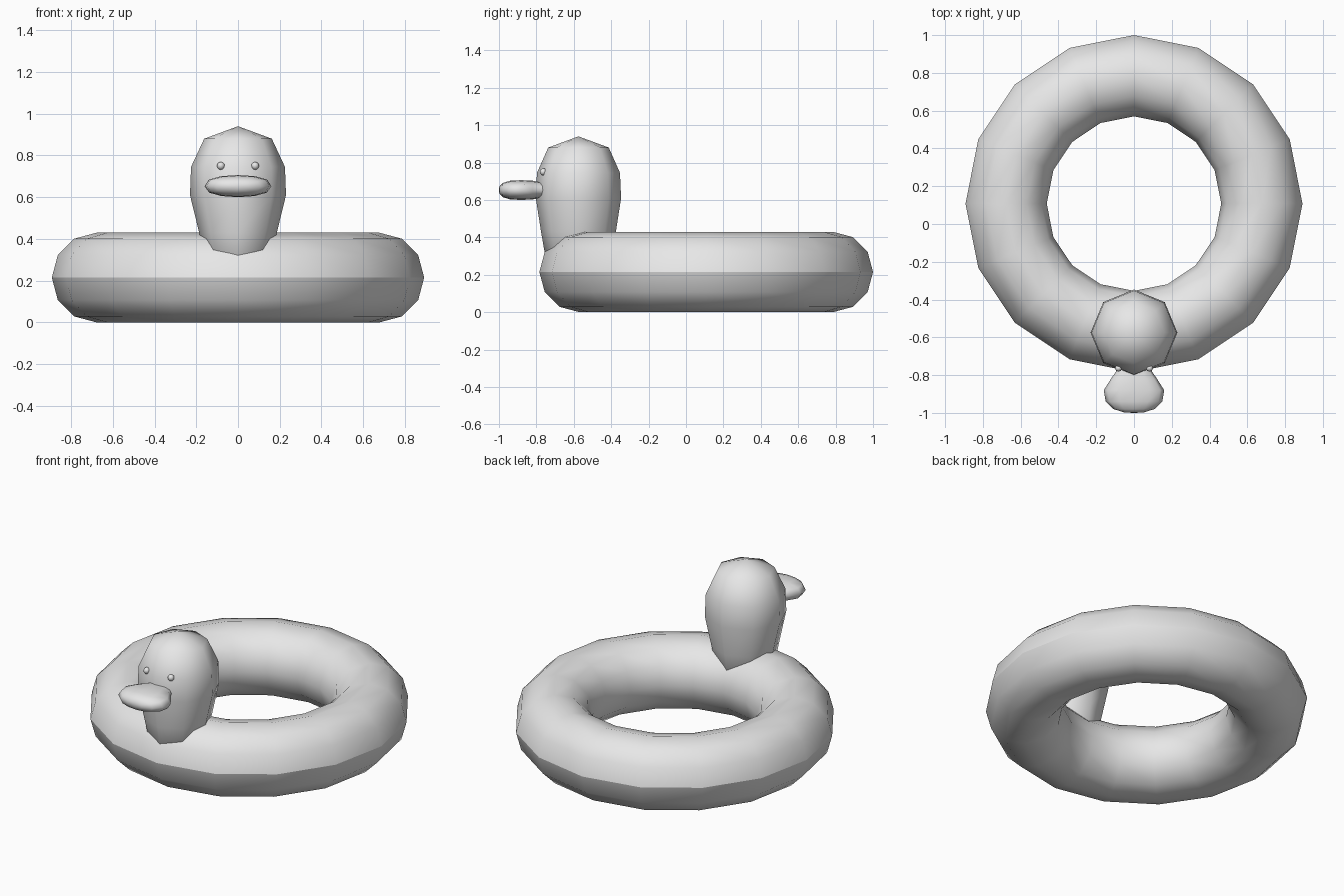
import bpy, bmesh
from math import cos, sin, pi
from mathutils import Vector

if "Cube" in bpy.data.objects:
    bpy.data.objects.remove(bpy.data.objects["Cube"])

grey = bpy.data.materials.new("soft grey")
grey.diffuse_color = (0.8, 0.8, 0.8, 1)
grey.use_nodes = True
grey.node_tree.nodes["Principled BSDF"].inputs["Base Color"].default_value = grey.diffuse_color


def loft(name, rings, closed=False, sharp=None):
    """Skin a list of rings; single-point rings become poles."""
    bm = bmesh.new()
    rows = [[bm.verts.new(p) for p in ring] for ring in rings]
    pairs = list(zip(rows, rows[1:])) + ([(rows[-1], rows[0])] if closed else [])
    for a, b in pairs:
        n = max(len(a), len(b))
        for i in range(n):
            j = (i + 1) % n
            quad = [a[i % len(a)], a[j % len(a)], b[j % len(b)], b[i % len(b)]]
            bm.faces.new(list(dict.fromkeys(quad)))
    bmesh.ops.recalc_face_normals(bm, faces=bm.faces)
    for f in bm.faces:
        f.smooth = True
    if sharp:
        for e in bm.edges:
            if all(sharp(v.co) for v in e.verts):
                e.smooth = False
    me = bpy.data.meshes.new(name)
    bm.to_mesh(me)
    bm.free()
    me.materials.append(grey)
    ob = bpy.data.objects.new(name, me)
    bpy.context.collection.objects.link(ob)
    return ob


def flat_ring(z, rx, ry, cy, n):
    if rx == 0:
        return [(0, cy, z)]
    return [(rx * sin(2 * pi * i / n), cy + ry * cos(2 * pi * i / n), z) for i in range(n)]


# inflatable ring, with a welded seam around the outer equator
MAJOR, MINOR, CY = 0.677, 0.215, 0.108
tube = []
for k in range(12):
    a = 2 * pi * k / 12
    r = MAJOR + MINOR * cos(a)
    tube.append(flat_ring(MINOR + MINOR * sin(a), r, r, CY, 16))
outer = MAJOR + MINOR
loft("swim_ring", tube, closed=True,
     sharp=lambda c: (Vector((c.x, c.y - CY, 0))).length > outer - 0.005)

# head and neck
head = [(0.94, 0, 0), (0.88, 0.162, 0.162), (0.745, 0.225, 0.222),
        (0.61, 0.23, 0.228), (0.43, 0.186, 0.2), (0.2, 0.135, 0.16), (0.16, 0, 0)]
loft("head", [flat_ring(z, rx, ry, -0.575, 8) for z, rx, ry in head])

# beak: flattened sections running forward
beak = [(-0.68, 0, 0), (-0.70, 0.08, 0.035), (-0.77, 0.088, 0.041),
        (-0.82, 0.122, 0.05), (-0.88, 0.16, 0.053), (-0.94, 0.15, 0.05),
        (-0.98, 0.108, 0.038), (-0.998, 0.05, 0.018), (-1.0, 0, 0)]
sections = []
for y, w, h in beak:
    if w == 0:
        sections.append([(0, y, 0.653)])
        continue
    ring = []
    for i in range(12):
        c, s = cos(2 * pi * i / 12), sin(2 * pi * i / 12)
        # squarer than an ellipse
        ring.append((w * c, y, 0.653 + h * (abs(s) ** 0.75) * (1 if s > 0 else -1)))
    sections.append(ring)
loft("beak", sections)

# eyes
for side, label in ((-1, "left"), (1, "right")):
    R = 0.019
    rings = [flat_ring(R * cos(pi * k / 6), R * sin(pi * k / 6) if 0 < k < 6 else 0,
                       R * sin(pi * k / 6), 0, 8) for k in range(7)]
    eye = loft(label + "_eye", rings)
    eye.location = (side * 0.082, -0.763, 0.75)
